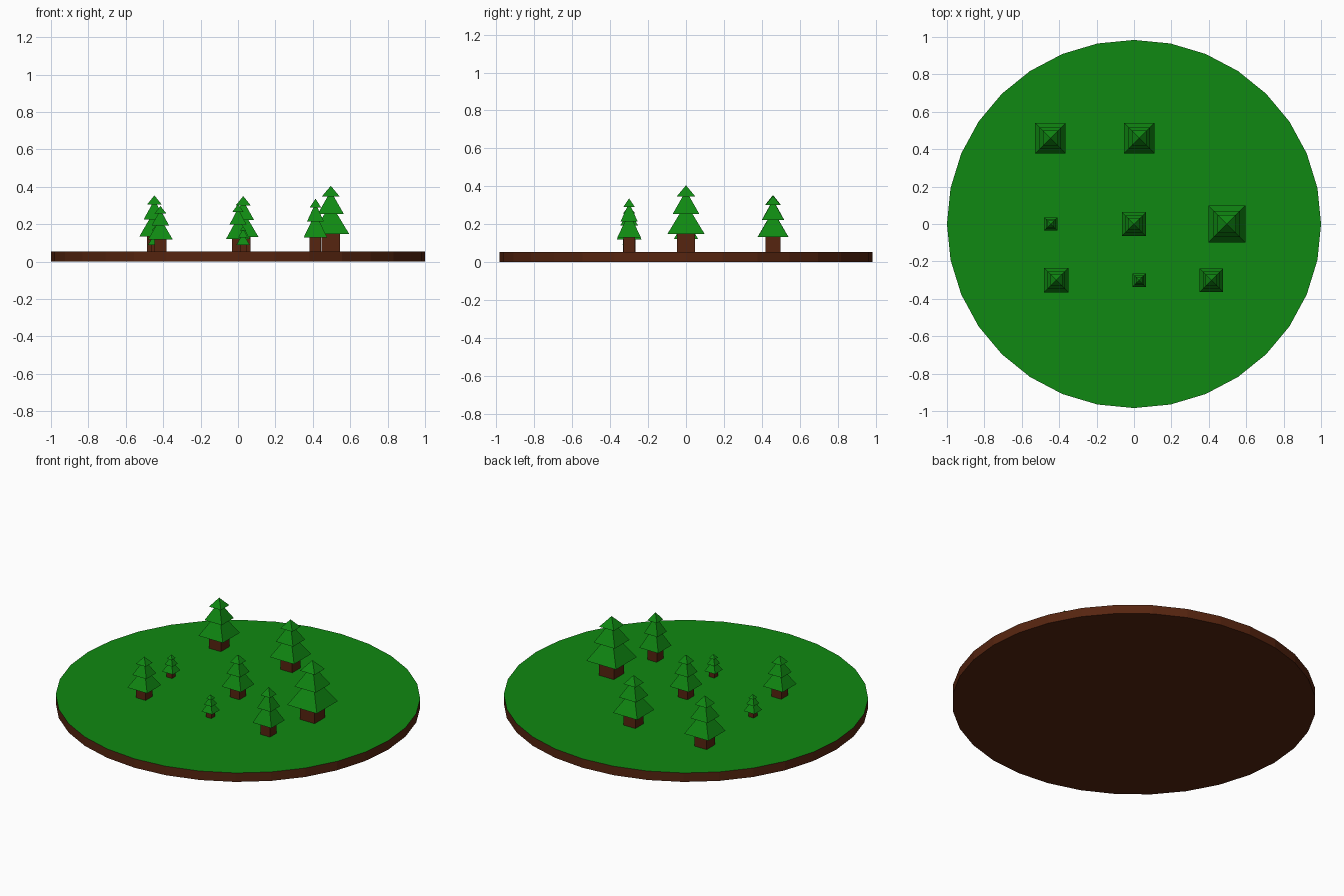
import bpy, bmesh, math
from mathutils import Matrix

if "Cube" in bpy.data.objects:
    bpy.data.objects.remove(bpy.data.objects["Cube"])


def material(name, rgb):
    m = bpy.data.materials.new(name)
    m.diffuse_color = (*rgb, 1.0)
    m.use_nodes = True
    m.node_tree.nodes["Principled BSDF"].inputs["Base Color"].default_value = m.diffuse_color
    return m


GREEN = material("leaf_green", (0.005, 0.25, 0.006))
BROWN = material("earth_brown", (0.093, 0.018, 0.005))
GROUND = 0.054


def make_object(name, bm, mats):
    mesh = bpy.data.meshes.new(name)
    bm.to_mesh(mesh)
    bm.free()
    for m in mats:
        mesh.materials.append(m)
    obj = bpy.data.objects.new(name, mesh)
    bpy.context.collection.objects.link(obj)
    return obj


# Round earth slab with a grass top, slightly narrower in y
bm = bmesh.new()
bmesh.ops.create_cone(bm, cap_ends=True, segments=32, radius1=1, radius2=1, depth=GROUND,
                      matrix=Matrix.Translation((0, 0, GROUND / 2)))
bmesh.ops.scale(bm, vec=(1, 0.984, 1), verts=bm.verts)
bm.normal_update()
for f in bm.faces:
    f.material_index = 1 if f.normal.z > 0.9 else 0
make_object("ground_disc", bm, [BROWN, GREEN])


def square_solid(bm, x, y, z0, z1, half0, half1):
    """Four-sided prism or pyramid with sides parallel to the axes."""
    mat = Matrix.Translation((x, y, (z0 + z1) / 2)) @ Matrix.Rotation(math.pi / 4, 4, 'Z')
    bmesh.ops.create_cone(bm, cap_ends=True, segments=4, radius1=half0 * math.sqrt(2),
                          radius2=half1 * math.sqrt(2), depth=z1 - z0, matrix=mat)


# Tier: base height, apex height (fractions of tree height), half width fraction
TIERS = [(0.265, 0.73, 1.0), (0.57, 0.92, 0.71), (0.835, 1.0, 0.49)]


def tree(i, x, y, half, height):
    # Square trunk
    bm = bmesh.new()
    square_solid(bm, x, y, GROUND, GROUND + 0.28 * height, half * 0.49, half * 0.49)
    make_object(f"trunk_{i}", bm, [BROWN])
    # Three stacked pyramids of foliage
    bm = bmesh.new()
    for base, apex, width in TIERS:
        square_solid(bm, x, y, GROUND + base * height, GROUND + apex * height, half * width, 0)
    make_object(f"foliage_{i}", bm, [GREEN])


# x, y, foliage half width, height
TREES = [
    (-0.447, 0.459, 0.081, 0.300),
    (0.028, 0.459, 0.081, 0.296),
    (-0.445, 0.0, 0.036, 0.133),
    (0.0, 0.0, 0.064, 0.252),
    (0.496, 0.0, 0.099, 0.351),
    (-0.415, -0.3, 0.066, 0.243),
    (0.027, -0.3, 0.036, 0.133),
    (0.414, -0.3, 0.063, 0.282),
]
for i, t in enumerate(TREES, 1):
    tree(i, *t)
